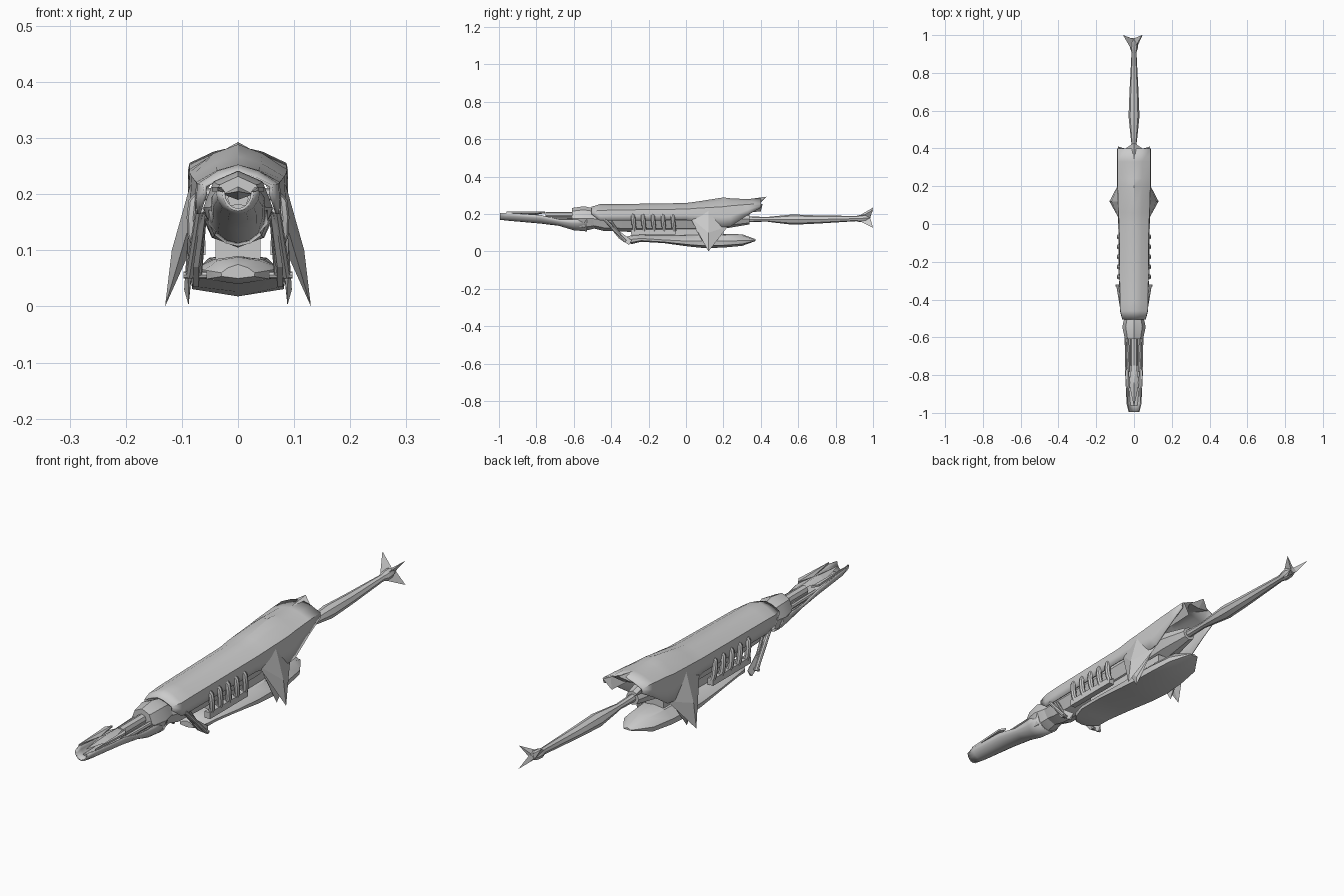
import bpy, bmesh, math
from mathutils import Vector

grey = bpy.data.materials.new("hull_grey")
grey.diffuse_color = (0.6, 0.6, 0.6, 1)


def finish(name, bm, smooth=35, mirror=False, thick=0):
    bmesh.ops.recalc_face_normals(bm, faces=bm.faces)
    me = bpy.data.meshes.new(name)
    bm.to_mesh(me)
    bm.free()
    me.materials.append(grey)
    ob = bpy.data.objects.new(name, me)
    bpy.context.collection.objects.link(ob)
    if thick:
        m = ob.modifiers.new("thickness", 'SOLIDIFY')
        m.thickness, m.offset = thick, 0
    if mirror:
        m = ob.modifiers.new("mirror", 'MIRROR')
        m.use_bisect_axis[0] = False
    if smooth:
        bpy.ops.object.select_all(action='DESELECT')
        ob.select_set(True)
        bpy.context.view_layer.objects.active = ob
        bpy.ops.object.shade_smooth_by_angle(angle=math.radians(smooth))
    return ob


def loft(name, rings, closed=True, **kw):
    """Skin a list of equal-length rings; closed rings also get end caps."""
    bm = bmesh.new()
    rows = [[bm.verts.new(p) for p in r] for r in rings]
    n = len(rows[0])
    for a, b in zip(rows, rows[1:]):
        for i in range(n if closed else n - 1):
            j = (i + 1) % n
            bm.faces.new((a[i], a[j], b[j], b[i]))
    if closed:
        bm.faces.new(rows[0])
        bm.faces.new(rows[-1])
    return finish(name, bm, **kw)


def oval(y, w, top, bottom, n=8, turn=0.0):
    c, h = (top + bottom) / 2, (top - bottom) / 2
    return [(w * math.sin(turn + 2 * math.pi * i / n), y,
             c + h * math.cos(turn + 2 * math.pi * i / n)) for i in range(n)]


def symmetric(y, half):
    """Full cross-section from a half list of (x, z), top centre first."""
    return [(-x, y, z) for x, z in reversed(half[1:])] + [(x, y, z) for x, z in half]


def tube(name, points, r, n=8, mirror=True):
    pts = [Vector(p) for p in points]
    rings = []
    for i, p in enumerate(pts):
        d = (pts[min(i + 1, len(pts) - 1)] - pts[max(i - 1, 0)]).normalized()
        u = d.cross(Vector((0, 1, 0)) if abs(d.y) < 0.9 else Vector((1, 0, 0))).normalized()
        v = d.cross(u)
        rings.append([p + r * (u * math.cos(2 * math.pi * k / n) + v * math.sin(2 * math.pi * k / n))
                      for k in range(n)])
    return loft(name, rings, mirror=mirror)


def solid(name, points, mirror=True):
    """Faceted convex solid around a few points."""
    bm = bmesh.new()
    for p in points:
        bm.verts.new(p)
    bmesh.ops.convex_hull(bm, input=bm.verts)
    return finish(name, bm, smooth=0, mirror=mirror)


def box(name, x, y, z, mirror=False):
    return solid(name, [(a, b, c) for a in x for b in y for c in z], mirror)


# Upper shell: y, half width, crown, shoulder, lower edge
shell = [(-0.505, .058, .236, .215, .200), (-0.46, .070, .250, .217, .165),
         (-0.40, .072, .250, .220, .165), (0.0, .076, .256, .225, .168),
         (0.06, .080, .264, .230, .160), (0.20, .084, .286, .238, .130),
         (0.24, .084, .281, .243, .135), (0.33, .084, .277, .250, .195),
         (0.40, .084, .283, .254, .235)]
loft("upper_shell", [symmetric(y, [(0, t), (w * .5, t - (t - s) * .33), (w, s),
                                   (w * 1.02, (s + b) / 2), (w, b)])
                     for y, w, t, s, b in shell], closed=False, thick=.006)

# Raised rear lip with side spurs
solid("rear_peak", [(0, .31, .277), (0, .43, .293), (.045, .40, .268), (-.045, .40, .268),
                    (0, .40, .262)], mirror=False)
solid("rear_spur", [(.084, .36, .252), (.084, .41, .255), (.05, .40, .215), (.06, .26, .20)])

# Inner core body
loft("core_body", [oval(y, w, t, b) for y, w, t, b in [
    (-.50, .050, .225, .125), (-.44, .060, .225, .110), (-.30, .064, .225, .105),
    (.06, .066, .225, .105), (.22, .055, .225, .125), (.34, .028, .200, .145)]])

# Neck collar
loft("neck_collar", [oval(y, w, t, b) for y, w, t, b in [
    (-.61, .046, .232, .130), (-.60, .050, .234, .118), (-.545, .062, .242, .110),
    (-.50, .052, .232, .120), (-.48, .050, .228, .125)]])

# Gun barrels between collar and jaw
tube("upper_barrel", [(0, -.75, .192), (0, -.58, .192)], .019, mirror=False)
tube("side_rod", [(.030, -.78, .180), (.036, -.58, .182)], .009)


# Scooped lower jaw
def trough(y, w, t, b):
    return [(w * math.cos(math.pi * k / 8), y, t - (t - b) * math.sin(math.pi * k / 8))
            for k in range(9)]


loft("lower_jaw", [trough(*s) for s in [
    (-.995, .026, .205, .172), (-.95, .037, .206, .167), (-.78, .045, .195, .152),
    (-.68, .045, .172, .140), (-.60, .048, .172, .116), (-.53, .055, .172, .110)]],
    closed=False, thick=.005)
loft("jaw_filling", [oval(y, w, t, b) for y, w, t, b in [
    (-.96, .018, .182, .174), (-.78, .036, .178, .157), (-.60, .042, .180, .125)]])

# Upper jaw blades and central spear
solid("jaw_blade", [(.036, -.96, .205), (.046, -.78, .205), (.030, -.755, .205), (.022, -.84, .203),
                    (.036, -.96, .213), (.046, -.78, .213), (.030, -.755, .213)])
solid("jaw_spear", [(0, -.97, .205), (.027, -.84, .200), (-.027, -.84, .200), (0, -.85, .214),
                    (.012, -.75, .205), (-.012, -.75, .205), (0, -.84, .19)], mirror=False)

# Curved side pipes and their manifold rail
for i in range(5):
    y = -.285 + i * .053
    tube(f"side_pipe_{i + 1}", [(.045, y, .200), (.066, y, .199), (.077, y + .002, .186),
                                (.080, y + .004, .160), (.079, y + .008, .130),
                                (.072, y + .010, .110)], .0115)
box("pipe_rail", (.058, .082), (-.295, -.055), (.092, .118), mirror=True)

# Lower keel pod: y, half width, top, side, bottom
keel = [(-.325, .030, .075, .060, .050), (-.29, .060, .088, .065, .040),
        (-.24, .072, .090, .070, .052), (-.12, .080, .090, .062, .045),
        (.02, .085, .092, .055, .026), (.10, .085, .093, .055, .018),
        (.20, .080, .093, .056, .021), (.30, .066, .092, .058, .030),
        (.372, .018, .066, .060, .056)]
loft("keel_pod", [[(-w, y, s), (-w * .6, y, t - .006), (0, y, t), (w * .6, y, t - .006), (w, y, s),
                   (w * .96, y, s - (s - b) * .65), (0, y, b), (-w * .96, y, s - (s - b) * .65)]
                  for y, w, t, s, b in keel])
box("keel_pylon", (-.04, .04), (-.22, .20), (.08, .125))

# Forward struts with foot plates
tube("front_strut", [(.068, -.435, .172), (.086, -.325, .055)], .008)
tube("strut_link", [(.062, -.40, .160), (.070, -.33, .058)], .006)
tube("strut_axle", [(.055, -.325, .056), (.097, -.325, .056)], .006)
solid("strut_plate", [(.058, -.435, .165), (.064, -.37, .115), (.070, -.305, .035), (.070, -.36, .07),
                      (.066, -.435, .165), (.080, -.305, .035), (.080, -.36, .07),
                      (.070, -.29, .06)])

# Rear landing fins
solid("outer_fin", [(.075, .02, .185), (.080, .12, .235), (.075, .225, .135), (.118, .12, .10),
                    (.130, .12, 0), (.085, .12, .10)])
solid("inner_fin", [(.076, .05, .14), (.090, .05, .12), (.076, .20, .12), (.088, .12, .002),
                    (.096, .13, .03)])

# Tail boom
loft("tail_boom", [oval(y, w, t, b) for y, w, t, b in [
    (.30, .016, .190, .155), (.43, .014, .184, .160), (.46, .018, .187, .156),
    (.57, .029, .198, .143), (.70, .024, .193, .149), (.91, .013, .190, .162),
    (.93, .020, .195, .157), (.96, .022, .198, .160), (.985, .012, .19, .168)]])

# Swept tail fins
for name, x, z in (("upper_tail_fin", -.058, .235), ("lower_tail_fin", .045, .127)):
    solid(name, [(0, .90, .176), (x, 1, z), (.008, .975, .184), (-.008, .975, .170),
                 (x * .3, .985, .178)], mirror=False)
solid("cross_tail_fin", [(0, .92, .18), (.042, 1, .222), (.006, .98, .172), (-.006, .98, .188)], mirror=False)
